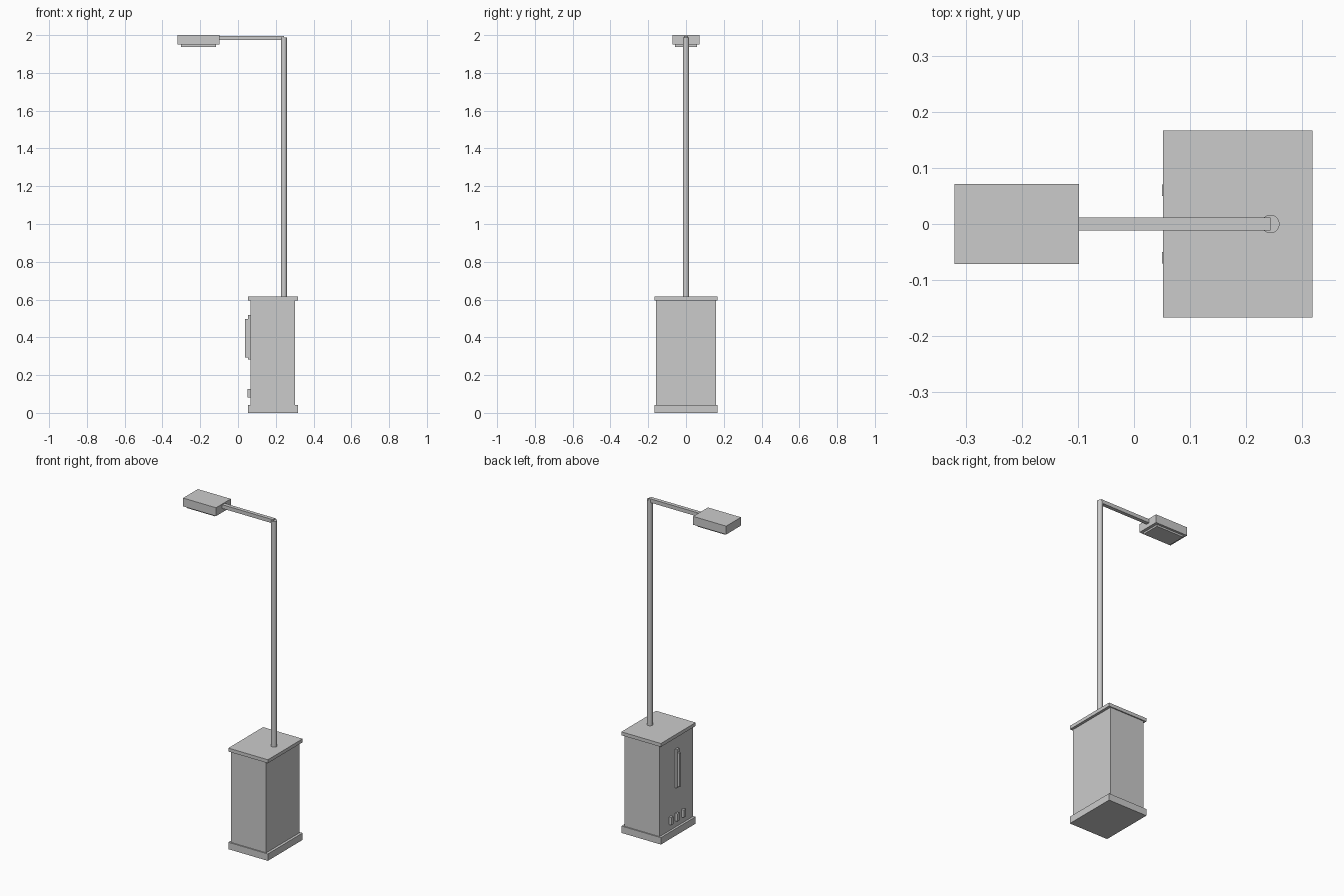
import bpy
import math

if "Cube" in bpy.data.objects:
    bpy.data.objects.remove(bpy.data.objects["Cube"])

# One flat grey for the whole model
grey = bpy.data.materials.new("plain_grey")
grey.diffuse_color = (0.6, 0.6, 0.6, 1)
grey.use_nodes = True
grey.node_tree.nodes["Principled BSDF"].inputs["Base Color"].default_value = grey.diffuse_color


def box(name, x, y, z):
    """Box from (min, max) ranges on each axis."""
    r = (x, y, z)
    bpy.ops.mesh.primitive_cube_add(size=1, location=[(a + b) / 2 for a, b in r])
    ob = bpy.context.object
    ob.name = name
    ob.scale = [b - a for a, b in r]
    bpy.ops.object.transform_apply(location=False, rotation=False, scale=True)
    ob.data.materials.append(grey)
    return ob


# Cabinet: plinth, body, lid
box("plinth", (0.052, 0.318), (-0.167, 0.167), (0, 0.042))
box("cabinet_body", (0.066, 0.302), (-0.16, 0.16), (0.042, 0.594))
box("lid", (0.052, 0.318), (-0.167, 0.167), (0.594, 0.615))

# Slot plate and raised slider on the left face
box("slot_plate", (0.053, 0.066), (-0.012, 0.012), (0.283, 0.518))
box("slot_slider", (0.038, 0.053), (-0.006, 0.006), (0.292, 0.498))

# Three buttons below the slot
for i, y in enumerate((-0.06, 0, 0.06)):
    box(f"button_{i + 1}", (0.05, 0.066), (y - 0.01, y + 0.01), (0.081, 0.127))

# Upright pole
z0, z1 = 0.615, 1.988
bpy.ops.mesh.primitive_cylinder_add(vertices=16, radius=0.0165, depth=z1 - z0,
                                    location=(0.243, 0, (z0 + z1) / 2))
pole = bpy.context.object
pole.name = "pole"
pole.data.materials.append(grey)
bpy.ops.object.shade_smooth_by_angle(angle=math.radians(40))

# Horizontal arm and lamp head with lens underneath
box("arm", (-0.10, 0.243), (-0.0115, 0.0115), (1.973, 1.996))
box("lamp_head", (-0.32, -0.098), (-0.071, 0.071), (1.949, 2.0))
box("lamp_lens", (-0.302, -0.116), (-0.057, 0.057), (1.938, 1.949))
